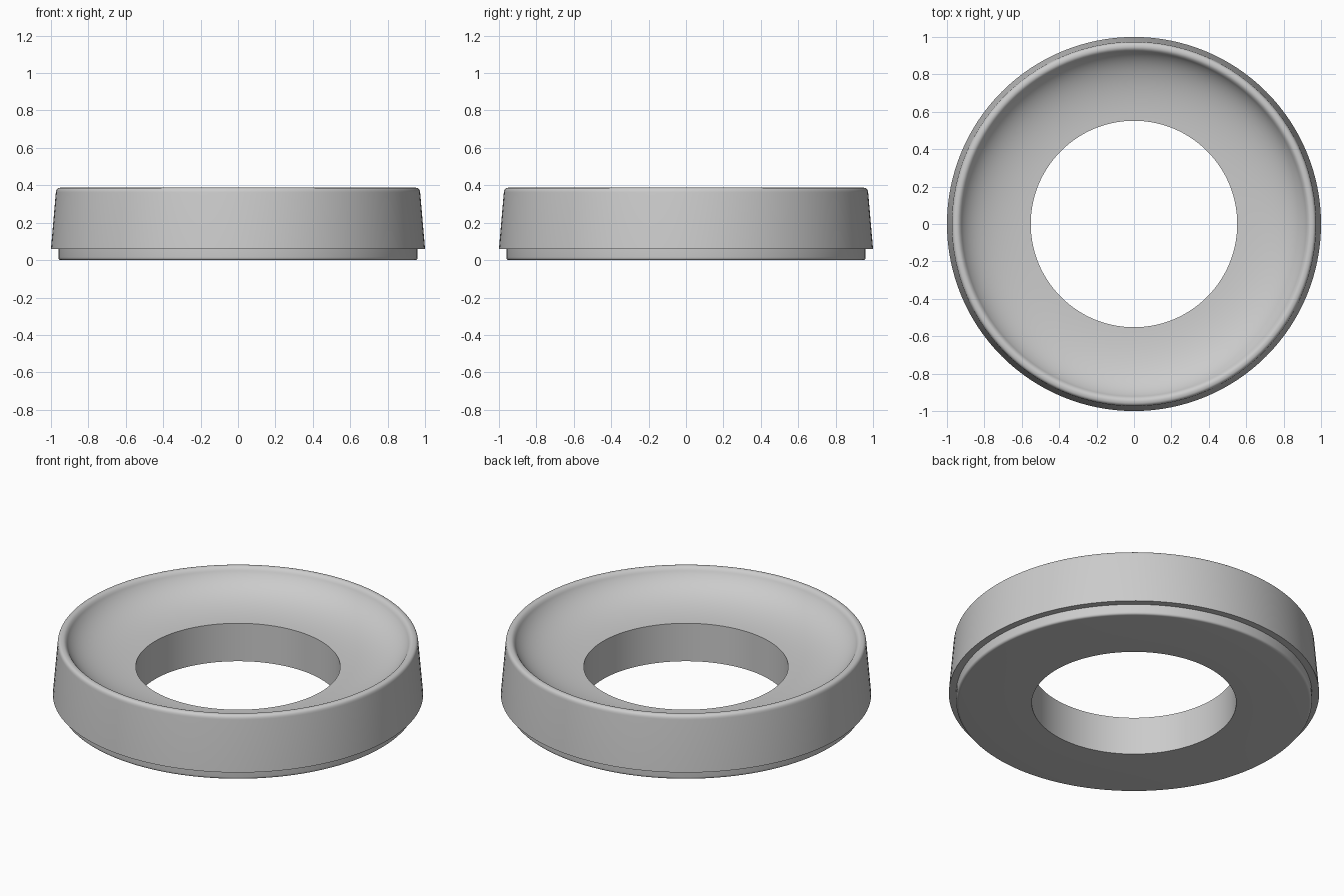
import bpy
import math
from mathutils import Vector

cube = bpy.data.objects.get("Cube")
if cube:
    bpy.data.objects.remove(cube, do_unlink=True)

SEGMENTS = 128


def bezier(a, b, c, steps):
    """Points on a quadratic curve from a to c, pulled towards b."""
    a, b, c = Vector(a), Vector(b), Vector(c)
    ts = [i / steps for i in range(steps + 1)]
    return [a * (1 - t) ** 2 + b * 2 * t * (1 - t) + c * t * t for t in ts]


def lathe(name, profile, material):
    """Spin a closed (radius, height) profile around z."""
    n = len(profile)
    verts, faces = [], []
    for s in range(SEGMENTS):
        a = math.tau * s / SEGMENTS
        verts += [(r * math.cos(a), r * math.sin(a), z) for r, z in profile]
        t = (s + 1) % SEGMENTS
        for i in range(n):
            j = (i + 1) % n
            faces.append((s * n + i, t * n + i, t * n + j, s * n + j))
    mesh = bpy.data.meshes.new(name)
    mesh.from_pydata(verts, [], faces)
    mesh.materials.append(material)
    obj = bpy.data.objects.new(name, mesh)
    bpy.context.collection.objects.link(obj)
    bpy.ops.object.select_all(action="DESELECT")
    obj.select_set(True)
    bpy.context.view_layer.objects.active = obj
    bpy.ops.object.shade_smooth_by_angle(angle=math.radians(30))
    return obj


grey = bpy.data.materials.new("light grey")
grey.use_nodes = True
colour = (0.6, 0.6, 0.6, 1)
grey.diffuse_color = colour
grey.node_tree.nodes["Principled BSDF"].inputs["Base Color"].default_value = colour

# Underside with a rounded foot, then the step out to the tapered wall
profile = [Vector((0.552, 0))]
profile += bezier((0.945, 0), (0.961, 0), (0.961, 0.016), 5)
profile += [Vector((0.961, 0.06)), Vector((1, 0.06))]
# Rounded rim
profile += bezier((0.974, 0.362), (0.972, 0.387), (0.95, 0.387), 6)
profile += bezier((0.947, 0.387), (0.933, 0.387), (0.922, 0.368), 5)
# Dished bowl down to the central hole
profile += bezier((0.92, 0.364), (0.84, 0.238), (0.552, 0.226), 20)

lathe("dished_ring", profile, grey)
